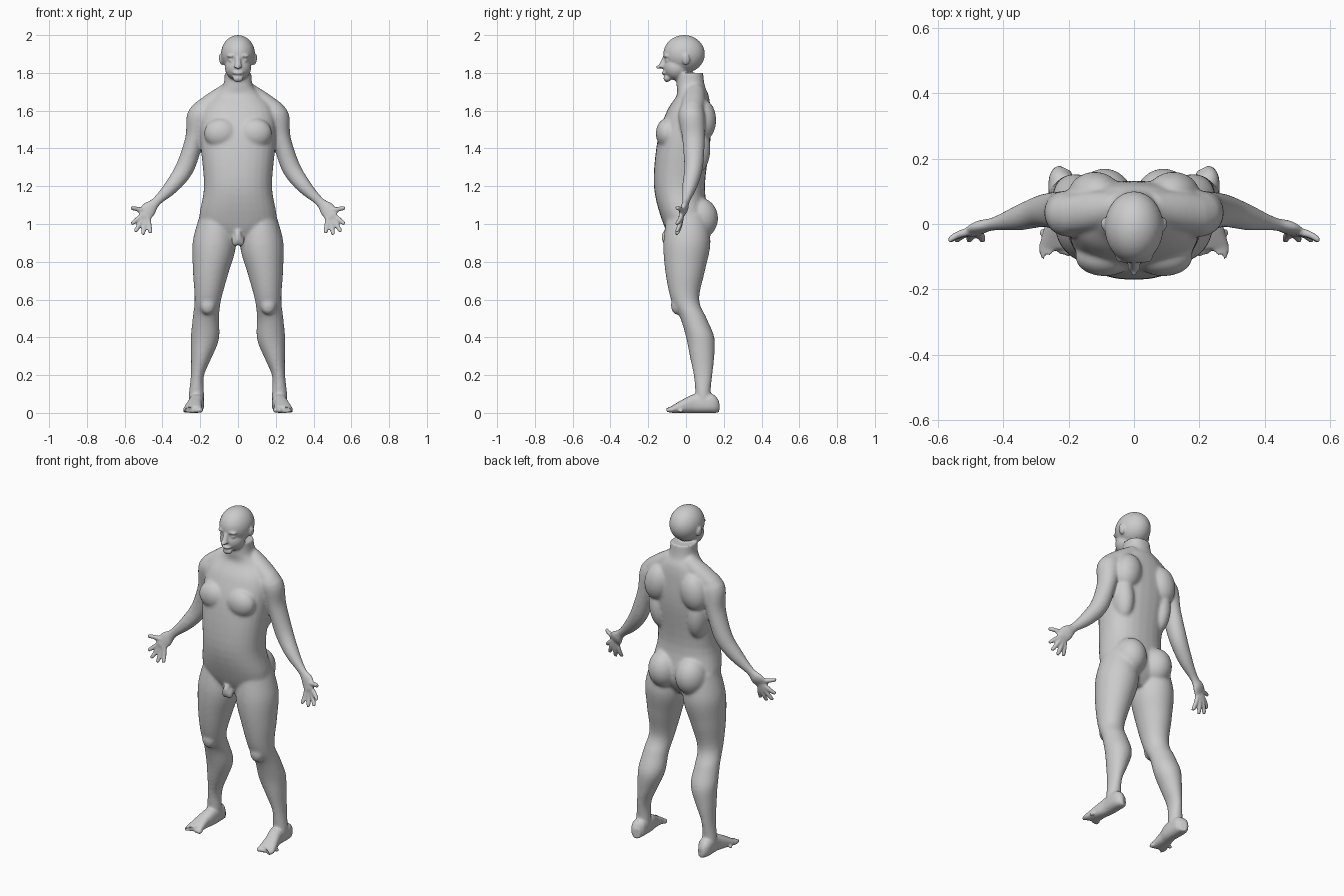
import bpy, bmesh, math
from mathutils import Vector, Matrix

default_cube = bpy.data.objects.get("Cube")
if default_cube:
    bpy.data.objects.remove(default_cube, do_unlink=True)

bm = bmesh.new()
FORWARD_BACK = Vector((0, 1, 0))
UP = Vector((0, 0, 1))


def spline(before, start, end, after, t):
    """Smooth blend between two section values."""
    slope_in = (end - before) / 2
    slope_out = (after - start) / 2
    ease = t * t * (3 - 2 * t)
    return (start + (end - start) * ease
            + slope_in * t * (1 - t) ** 2 - slope_out * t * t * (1 - t))


def refine(rows, steps=5):
    """Add smooth sections between the given ones."""
    padded = [rows[0], *rows, rows[-1]]
    result = []
    for neighbours in zip(padded, padded[1:], padded[2:], padded[3:]):
        for step in range(steps):
            result.append([spline(*values, step / steps) for values in zip(*neighbours)])
    result.append(rows[-1])
    return result


def loft(rows, side=1, depth_axis=FORWARD_BACK, power=2, segments=28):
    """Closed tube; each row holds the centre x, y, z, half width and half depth."""
    rows = refine(rows)
    centres = [Vector(row[:3]) for row in rows]
    rings = []
    for index, (*_, width, depth) in enumerate(rows):
        ahead = centres[min(index + 1, len(rows) - 1)]
        behind = centres[max(index - 1, 0)]
        across = depth_axis.cross(ahead - behind).normalized()
        ring = []
        for segment in range(segments):
            angle = math.tau * segment / segments
            u, v = (math.copysign(abs(wave) ** (2 / power), wave)
                    for wave in (math.cos(angle), math.sin(angle)))
            point = centres[index] + across * width * u + depth_axis * depth * v
            ring.append(bm.verts.new((point.x * side, point.y, point.z)))
        rings.append(ring)
    for lower, upper in zip(rings, rings[1:]):
        for segment in range(segments):
            following = (segment + 1) % segments
            bm.faces.new((lower[segment], lower[following], upper[following], upper[segment]))
    bm.faces.new(rings[0])
    bm.faces.new(rings[-1])


def blob(centre, radii, side=1, tilt=0):
    """Ellipsoid muscle or feature."""
    x, y, z = centre
    place = Matrix.Translation((x * side, y, z)) @ Matrix.Rotation(tilt * side, 4, "Y")
    bmesh.ops.create_uvsphere(bm, u_segments=32, v_segments=20, radius=1,
                              matrix=place @ Matrix.Diagonal((*radii, 1)))


def upright(height, inner, outer, front, back):
    """Level section given by its extents."""
    return ((inner + outer) / 2, (front + back) / 2, height,
            (outer - inner) / 2, (back - front) / 2)


def trunk_section(height, half_width, front, back):
    return upright(height, -half_width, half_width, front, back)


def foot_section(back, x, half_width, height):
    """Section of the foot resting on the ground."""
    return (x, back, height / 2, half_width, height / 2)


def build_trunk():
    loft([trunk_section(.89, .06, -.06, .06),
          trunk_section(1, .2, -.12, .12),
          trunk_section(1.2, .18, -.17, .1),
          trunk_section(1.45, .2, -.15, .13),
          trunk_section(1.6, .19, -.1, .13),
          trunk_section(1.68, .13, -.05, .12),
          trunk_section(1.73, .08, -.05, .1),
          trunk_section(1.8, .07, -.05, .09)], power=2.3)
    blob(centre=(0, -.11, .93), radii=(.02, .02, .04))


def build_head():
    # Cranium and jaw
    blob(centre=(0, -.01, 1.9), radii=(.09, .11, .1))
    blob(centre=(0, -.05, 1.83), radii=(.07, .07, .07))
    blob(centre=(0, -.1, 1.77), radii=(.03, .02, .02))
    # Nose and mouth
    loft([(0, -.11, 1.89, .01, .01), (0, -.13, 1.83, .02, .02)])
    blob(centre=(0, -.14, 1.83), radii=(.01, .02, .01))
    blob(centre=(0, -.11, 1.8), radii=(.03, .02, .01))


def build_face_side(side):
    # Brow, eyelid and ear
    blob((.03, -.1, 1.89), radii=(.03, .02, .01), side=side)
    blob((.03, -.1, 1.865), radii=(.02, .01, .01), side=side)
    blob((.09, 0, 1.87), radii=(.01, .02, .03), side=side, tilt=.2)


def build_leg(side):
    loft([upright(1.05, .03, .2, -.1, .11),
          upright(.9, .01, .24, -.12, .13),
          upright(.75, .05, .24, -.11, .1),
          upright(.6, .09, .23, -.08, .07),
          upright(.5, .1, .24, -.03, .11),
          upright(.4, .1, .25, 0, .15),
          upright(.3, .14, .25, .02, .15),
          upright(.2, .18, .25, .04, .14),
          upright(.1, .18, .26, .05, .13),
          upright(.04, .18, .26, .05, .14)], side)
    # Kneecap
    blob((.16, -.05, .57), radii=(.04, .03, .05), side=side)
    # Foot
    loft([foot_section(.17, .21, .02, .06),
          foot_section(.14, .22, .04, .1),
          foot_section(.05, .22, .04, .1),
          foot_section(0, .23, .04, .08),
          foot_section(-.07, .24, .05, .04),
          foot_section(-.08, .24, .05, .03)], side, depth_axis=UP, power=2.5)
    # Toes shrink and step back towards the outside
    for toe in range(5):
        size = .015 - toe / 700
        blob((.2 + toe / 50, toe * toe / 300 - .08, size), (size, size * 1.3, size), side)


def build_muscles(side):
    # Buttock, chest, shoulder blade, flank and groin
    blob((.09, .07, 1.03), radii=(.09, .1, .11), side=side)
    blob((.09, -.1, 1.48), radii=(.09, .06, .08), side=side)
    blob((.12, .09, 1.55), radii=(.08, .07, .11), side=side, tilt=-.2)
    blob((.13, .05, 1.4), radii=(.06, .08, .14), side=side, tilt=.1)
    blob((.015, -.1, .91), radii=(.02, .02, .03), side=side)


def build_arm(side):
    # Trapezius
    loft([(.05, .05, 1.7, .05, .05), (.13, .04, 1.65, .05, .06), (.2, .03, 1.6, .05, .06)], side)
    # Shoulder, elbow, wrist and palm
    loft([(.15, .03, 1.6, .05, .06), (.2, .03, 1.57, .07, .07),
          (.23, .04, 1.45, .05, .06), (.28, .04, 1.3, .05, .05),
          (.35, .02, 1.2, .04, .04), (.43, 0, 1.12, .025, .02),
          (.47, -.01, 1.08, .04, .02), (.5, -.03, 1.04, .04, .01)], side)
    # Thumb and fingers fan out from the palm
    palm = Vector((.48, -.02, 1.07))
    for degrees, reach in zip((10, -40, -60, -79, -98), (.09, .11, .13, .13, .12)):
        angle = math.radians(degrees)
        heading = Vector((math.cos(angle), 0, math.sin(angle)))
        rows = []
        for part, thickness in ((.1, 1), (.6, 1), (.95, .85), (1, .4)):
            point = palm + heading * reach * part - FORWARD_BACK * part * part * .03
            rows.append((*point, thickness / 80, thickness / 80))
        loft(rows, side, segments=16)


def bake(obj):
    """Replace the mesh by its modified result."""
    graph = bpy.context.evaluated_depsgraph_get()
    graph.update()
    result = bpy.data.meshes.new_from_object(obj.evaluated_get(graph))
    obj.modifiers.clear()
    obj.data = result


build_trunk()
build_head()
for side in (1, -1):
    build_face_side(side)
    build_leg(side)
    build_muscles(side)
    build_arm(side)

bmesh.ops.recalc_face_normals(bm, faces=bm.faces)
mesh = bpy.data.meshes.new("body")
bm.to_mesh(mesh)
bm.free()
body = bpy.data.objects.new("body", mesh)
bpy.context.collection.objects.link(body)

# Fuse all masses into one skin
fuse = body.modifiers.new("fuse", "REMESH")
fuse.mode = "VOXEL"
fuse.voxel_size = .006
bake(body)

# Soften the trunk and limbs strongly, the face, hands and feet lightly
softness = body.vertex_groups.new(name="softness")
for vertex in body.data.vertices:
    x, y, z = vertex.co
    fade = min((z - .07) * 12, (1.8 - z) * 16, (.45 - abs(x)) * 16, 1)
    softness.add([vertex.index], max(fade, .15), "REPLACE")
soften = body.modifiers.new("soften", "SMOOTH")
soften.factor = .5
soften.iterations = 25
soften.vertex_group = softness.name
bake(body)

# Skin
skin = bpy.data.materials.new("plain grey")
skin.use_nodes = True
grey = (.6, .6, .6, 1)
skin.diffuse_color = grey
skin.node_tree.nodes["Principled BSDF"].inputs["Base Color"].default_value = grey
body.data.materials.clear()
body.data.materials.append(skin)
for polygon in body.data.polygons:
    polygon.use_smooth = True
